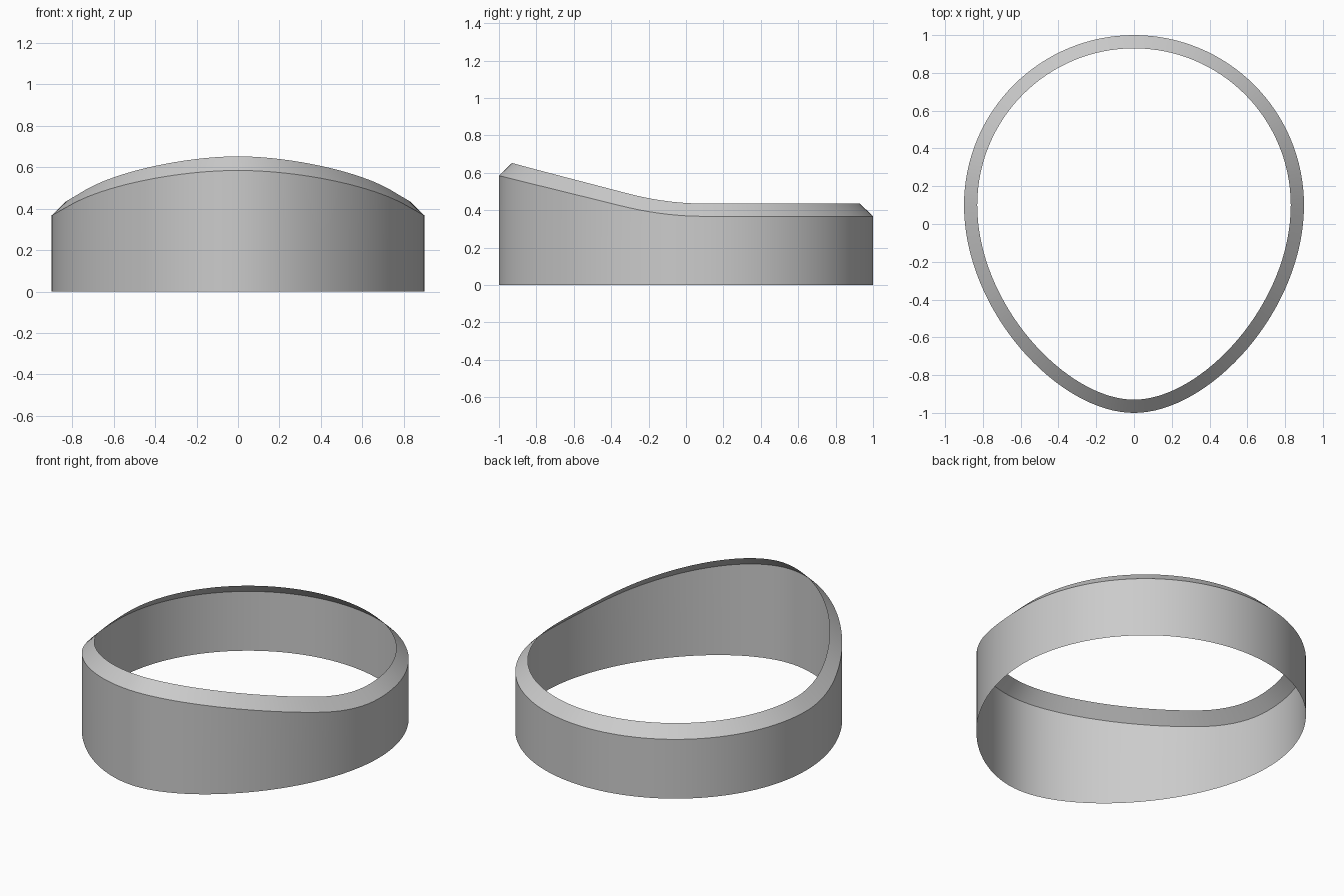
import bpy, bmesh, math
from mathutils import Vector
from mathutils.geometry import interpolate_bezier

cube = bpy.data.objects.get("Cube")
if cube:
    bpy.data.objects.remove(cube)

grey = bpy.data.materials.new("plain_grey")
grey.use_nodes = True
colour = (0.6, 0.6, 0.6, 1)
grey.diffuse_color = colour
grey.node_tree.nodes["Principled BSDF"].inputs["Base Color"].default_value = colour

BEVEL = 0.07


def wall_height(y):
    """Low level at the back, blending into a straight rise to the front."""
    low, slope, start, half = 0.367, 0.247, -0.12, 0.22
    d = start + half - y
    if d <= 0:
        return low
    if d < 2 * half:
        return low + slope * d * d / (4 * half)
    return low + slope * (start - y)


# Egg-shaped plan: round back, narrowing front
back = [Vector((0.9 * math.cos(a), 0.1 + 0.9 * math.sin(a)))
        for a in (math.pi * i / 64 for i in range(65))]
side = interpolate_bezier(Vector((-0.9, 0.1)), Vector((-0.9, -0.46)),
                          Vector((-0.4, -1)), Vector((0, -1)), 33)
side = [Vector(p[:2]) for p in side]
mirrored = [Vector((-p.x, p.y)) for p in reversed(side)]
plan = back + side[1:] + mirrored[1:-1]
n = len(plan)


def inward(i):
    t = (plan[(i + 1) % n] - plan[i - 1]).normalized()
    return Vector((-t.y, t.x))


# Open band: foot, mid line, shoulder and bevelled inner lip
bm = bmesh.new()
rings = [[], [], [], []]
for i, p in enumerate(plan):
    h = wall_height(p.y)
    q = p + inward(i) * BEVEL
    for ring, (v, z) in zip(rings, ((p, 0), (p, h / 2), (p, h), (q, h + 0.068))):
        ring.append(bm.verts.new((v.x, v.y, z)))
for lower, upper in zip(rings, rings[1:]):
    for i in range(n):
        j = (i + 1) % n
        bm.faces.new((lower[i], lower[j], upper[j], upper[i]))

mesh = bpy.data.meshes.new("bevelled_band")
bm.to_mesh(mesh)
bm.free()
mesh.materials.append(grey)
band = bpy.data.objects.new("bevelled_band", mesh)
bpy.context.collection.objects.link(band)

bpy.ops.object.select_all(action='DESELECT')
bpy.context.view_layer.objects.active = band
band.select_set(True)
bpy.ops.object.shade_smooth_by_angle(angle=math.radians(30))
